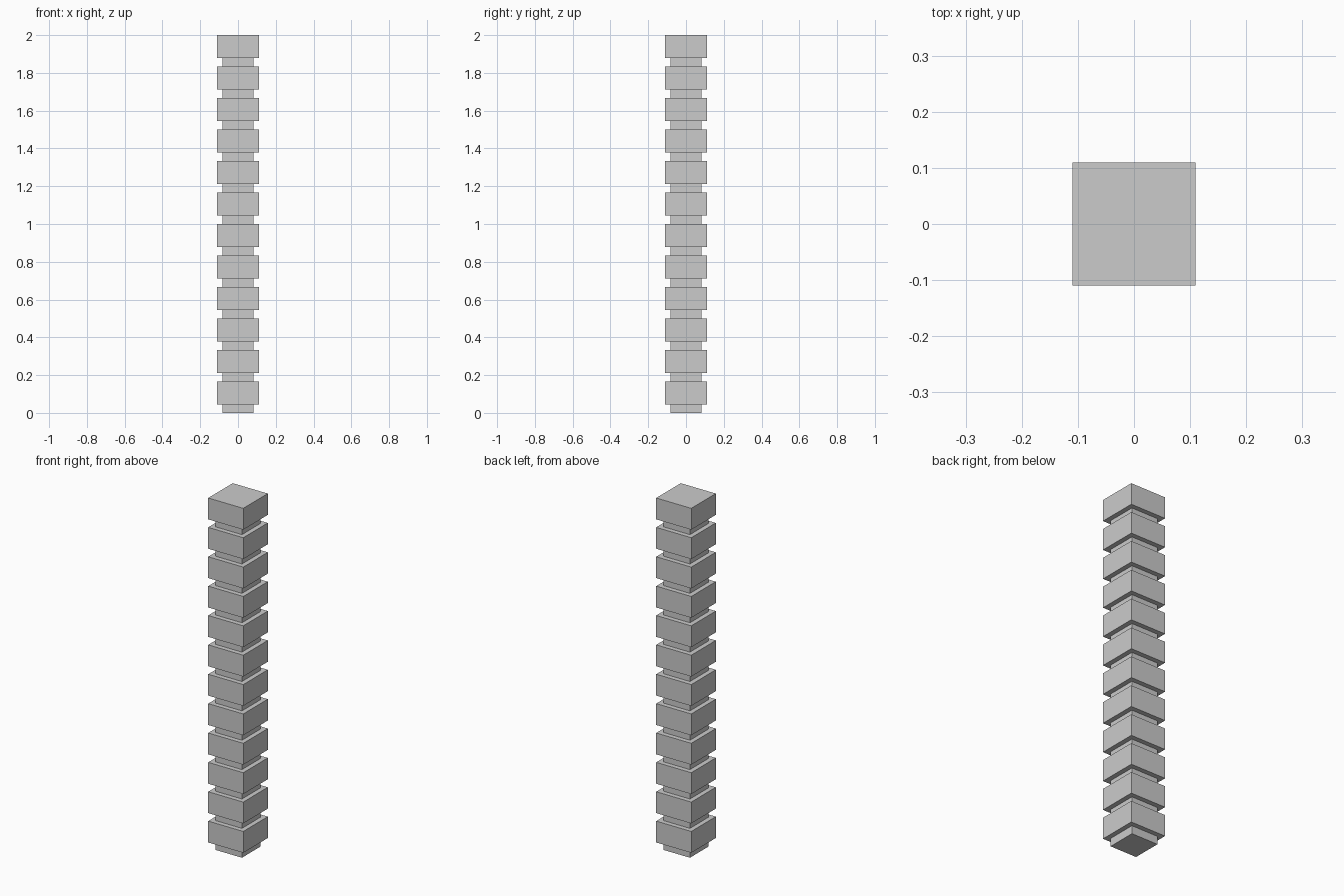
import bpy

if "Cube" in bpy.data.objects:
    bpy.data.objects.remove(bpy.data.objects["Cube"])

COUNT = 12
PITCH = 2.0 / COUNT
NECK_H = PITCH * 3 / 11
BLOCK_H = PITCH - NECK_H


def box(name, width, z0, height):
    bpy.ops.mesh.primitive_cube_add(size=1, location=(0, 0, z0 + height / 2))
    obj = bpy.context.object
    obj.name = name
    obj.scale = (width, width, height)
    bpy.ops.object.transform_apply(location=False, rotation=False, scale=True)
    return obj


# Alternating narrow necks and wide blocks, stacked from the ground up
for i in range(COUNT):
    z = i * PITCH
    box(f"neck_{i + 1}", 0.166, z, NECK_H)
    box(f"block_{i + 1}", 0.22, z + NECK_H, BLOCK_H)
